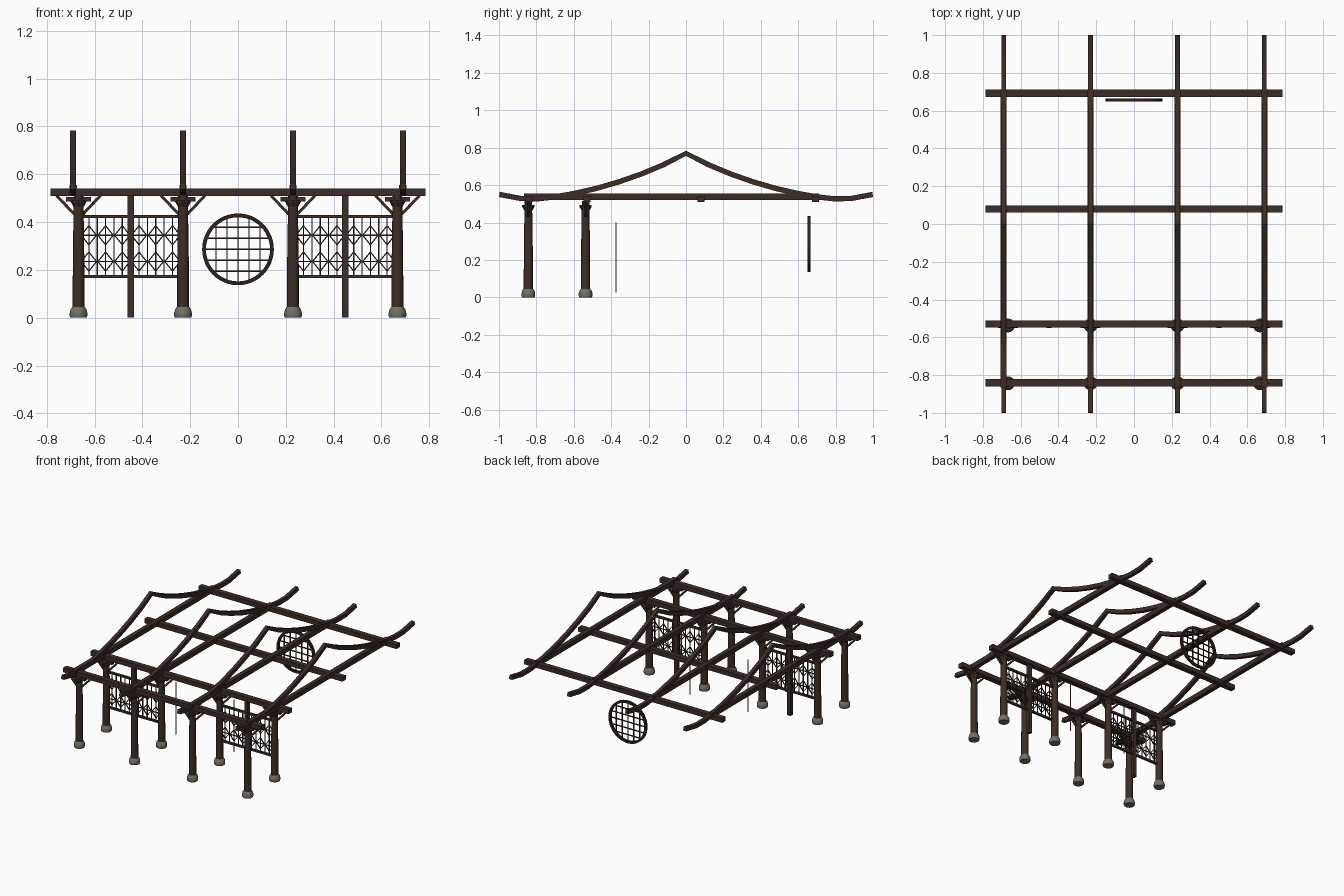
import bpy, bmesh
from math import sin, cos, pi
from mathutils import Vector, Matrix

if "Cube" in bpy.data.objects:
    bpy.data.objects.remove(bpy.data.objects["Cube"])


def material(name, r, g, b):
    m = bpy.data.materials.new(name)
    m.use_nodes = True
    m.diffuse_color = (r, g, b, 1)
    m.node_tree.nodes["Principled BSDF"].inputs["Base Color"].default_value = (r, g, b, 1)
    return m


wood = material("dark brown wood", 0.048, 0.027, 0.019)
lattice_wood = material("blackened lattice wood", 0.025, 0.015, 0.011)
stone = material("grey stone", 0.17, 0.16, 0.13)
brass = material("aged brass", 0.2, 0.11, 0.035)


def finish(name, bm, mat, smooth=False):
    bmesh.ops.recalc_face_normals(bm, faces=bm.faces)
    mesh = bpy.data.meshes.new(name)
    bm.to_mesh(mesh)
    bm.free()
    mesh.materials.append(mat)
    obj = bpy.data.objects.new(name, mesh)
    bpy.context.collection.objects.link(obj)
    if smooth:
        bpy.ops.object.select_all(action='DESELECT')
        obj.select_set(True)
        bpy.context.view_layer.objects.active = obj
        bpy.ops.object.shade_smooth_by_angle()
    return obj


def bar(bm, a, b, width, height):
    """Rectangular bar from a to b."""
    a, b = Vector(a), Vector(b)
    d = (b - a).normalized()
    side = d.cross(Vector((0, 0, 1)))
    side = side.normalized() if side.length > 0.01 else Vector((1, 0, 0))
    up = side.cross(d)
    basis = Matrix((side, d, up)).transposed().to_4x4()
    size = Matrix.Diagonal((width, (b - a).length, height, 1))
    bmesh.ops.create_cube(bm, size=1, matrix=Matrix.Translation((a + b) / 2) @ basis @ size)


def lathe(bm, x, y, profile, sides=16):
    """Closed turned solid from (radius, height) pairs."""
    rings = [[bm.verts.new((x + r * cos(2 * pi * i / sides), y + r * sin(2 * pi * i / sides), z))
              for i in range(sides)] for r, z in profile]
    for lo, hi in zip(rings, rings[1:]):
        for i in range(sides):
            j = (i + 1) % sides
            bm.faces.new((lo[i], lo[j], hi[j], hi[i]))
    bm.faces.new(rings[0][::-1])
    bm.faces.new(rings[-1])


column_x = (-0.667, -0.23, 0.23, 0.667)
column_y = (-0.843, -0.537)
frame_x = (-0.69, -0.23, 0.23, 0.69)

# Columns, stone bases and capitals with braces
for row, y in zip(("front", "inner"), column_y):
    for n, x in enumerate(column_x, 1):
        tag = f"{row}_{n}"
        bm = bmesh.new()
        lathe(bm, x, y, [(0.025, 0.04), (0.024, 0.25), (0.02, 0.515)])
        finish("column_" + tag, bm, wood, True)

        bm = bmesh.new()
        lathe(bm, x, y, [(0.034, 0), (0.037, 0.008), (0.037, 0.02), (0.033, 0.035), (0.026, 0.045)])
        finish("stone_base_" + tag, bm, stone, True)

        bm = bmesh.new()
        lathe(bm, x, y, [(0.022, 0.465), (0.033, 0.485), (0.033, 0.493)], 8)
        bar(bm, (x - 0.052, y, 0.496), (x + 0.052, y, 0.496), 0.028, 0.018)
        for s in (-1, 1):
            bar(bm, (x + s * 0.092, y, 0.511), (x + s * 0.018, y, 0.433), 0.013, 0.012)
        finish("capital_and_braces_" + tag, bm, wood)

# Long beams across the width
for n, y in enumerate((-0.84, -0.53, 0.08, 0.692), 1):
    bm = bmesh.new()
    bar(bm, (-0.785, y, 0.525), (0.785, y, 0.525), 0.038, 0.032)
    finish(f"long_beam_{n}", bm, wood)

# Straight tie beams from front to back
for n, x in enumerate(frame_x, 1):
    bm = bmesh.new()
    bar(bm, (x, -0.865, 0.538), (x, 0.71, 0.538), 0.031, 0.034)
    finish(f"tie_beam_{n}", bm, wood)

# Upswept roof rafters, swept from one half profile mirrored over the ridge
half = [(0.0, 0.77), (0.12, 0.709), (0.24, 0.659), (0.36, 0.617), (0.48, 0.582),
        (0.6, 0.555), (0.7, 0.537), (0.79, 0.527), (0.88, 0.528), (0.998, 0.55)]
path = [Vector((-y, z)) for y, z in half[:0:-1]] + [Vector(p) for p in half]
for n, x in enumerate(frame_x, 1):
    bm = bmesh.new()
    sections = []
    for i, p in enumerate(path):
        t = (path[min(i + 1, len(path) - 1)] - path[max(i - 1, 0)]).normalized()
        off = Vector((-t.y, t.x)) * 0.014
        sections.append([bm.verts.new((x + sx * 0.0125, p.x + s * off.x, p.y + s * off.y))
                         for sx, s in ((-1, -1), (1, -1), (1, 1), (-1, 1))])
    for a, b in zip(sections, sections[1:]):
        for i in range(4):
            j = (i + 1) % 4
            bm.faces.new((a[i], a[j], b[j], b[i]))
    bm.faces.new(sections[0])
    bm.faces.new(sections[-1][::-1])
    finish(f"curved_rafter_{n}", bm, wood)

# Lattice screens with a middle post
py = column_y[1]
for side, s in (("right", -1), ("left", 1)):
    cx = s * 0.449
    bm = bmesh.new()
    bar(bm, (cx, py, 0), (cx, py, 0.515), 0.027, 0.027)
    finish(f"{side}_screen_post", bm, wood)

    bm = bmesh.new()
    for z in (0.172, 0.424):
        bar(bm, (cx - 0.21, py, z), (cx + 0.21, py, z), 0.016, 0.013)
    finish(f"{side}_screen_rails", bm, wood)

    bm = bmesh.new()
    for z in (0.235, 0.345):
        bar(bm, (cx - 0.205, py, z), (cx + 0.205, py, z), 0.006, 0.005)
        for k in range(6):
            dx = cx + (k - 2.5) * 0.07
            corners = [(dx + 0.032, z), (dx, z + 0.04), (dx - 0.032, z), (dx, z - 0.04)]
            for a, b in zip(corners, corners[1:] + corners[:1]):
                bar(bm, (a[0], py, a[1]), (b[0], py, b[1]), 0.006, 0.005)
    for k in range(-5, 6):
        bar(bm, (cx + k * 0.035, py, 0.172), (cx + k * 0.035, py, 0.424), 0.005, 0.006)
    finish(f"{side}_screen_lattice", bm, lattice_wood)

# Round window: ring and grid
wy, wz, outer, inner = 0.657, 0.286, 0.15, 0.134
bm = bmesh.new()
sides = 48
loops = [[bm.verts.new((r * cos(2 * pi * i / sides), wy + d, wz + r * sin(2 * pi * i / sides)))
          for i in range(sides)]
         for r, d in ((outer, -0.008), (outer, 0.008), (inner, 0.008), (inner, -0.008))]
for a, b in zip(loops, loops[1:] + loops[:1]):
    for i in range(sides):
        j = (i + 1) % sides
        bm.faces.new((a[i], a[j], b[j], b[i]))
finish("round_window_ring", bm, lattice_wood, True)

bm = bmesh.new()
for k in range(-2, 3):
    c = k * 0.046
    h = (0.14 ** 2 - c * c) ** 0.5
    bar(bm, (c, wy, wz - h), (c, wy, wz + h), 0.006, 0.007)
    bar(bm, (-h, wy, wz + c), (h, wy, wz + c), 0.007, 0.006)
finish("round_window_grid", bm, lattice_wood)

# Thin hanging rods behind the middle columns
for side, x in (("right", -0.23), ("left", 0.23)):
    bm = bmesh.new()
    lathe(bm, x, -0.375, [(0.003, 0.025), (0.003, 0.4)], 8)
    finish(f"{side}_hanging_rod", bm, brass, True)
